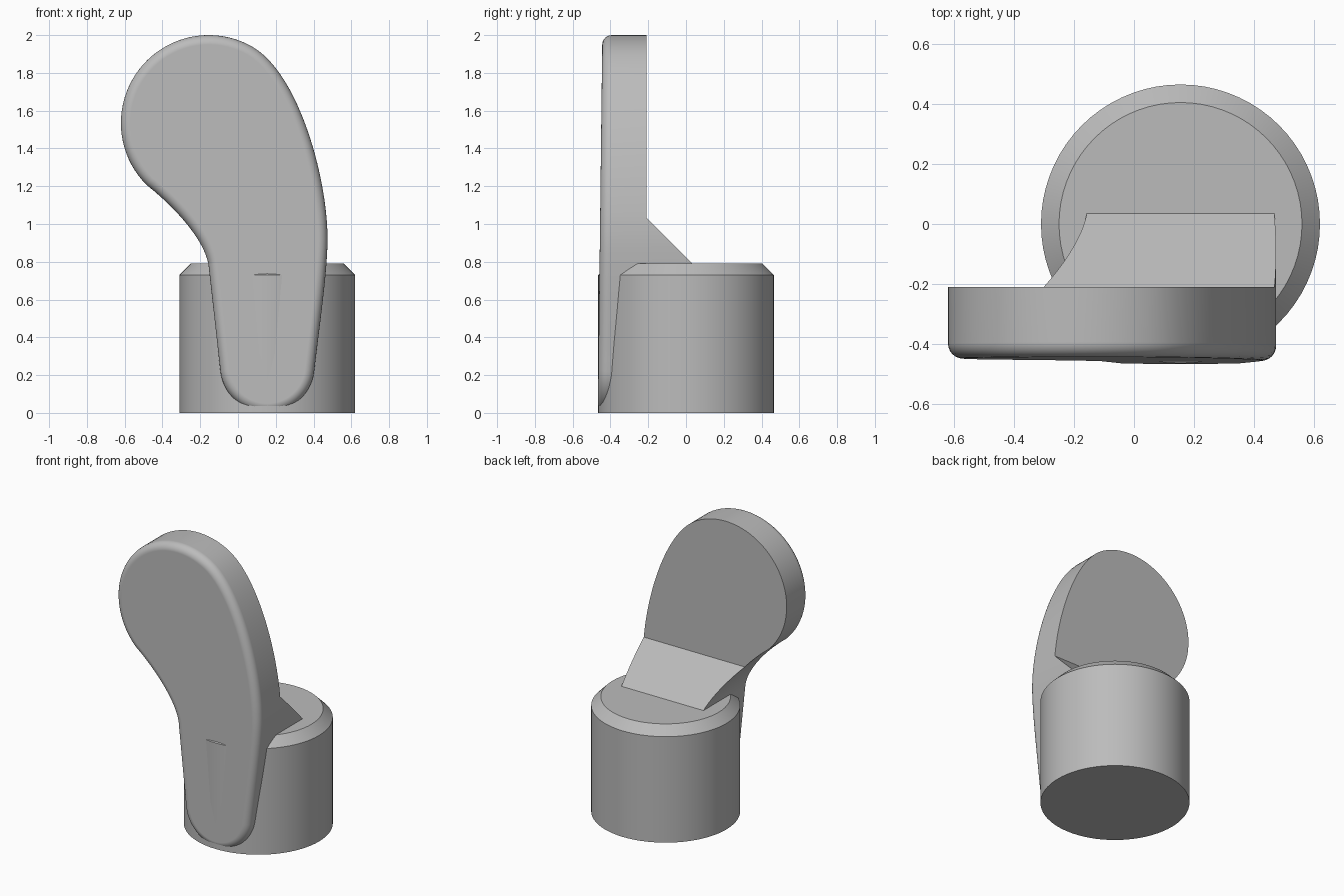
import bpy, bmesh, math
from mathutils import Vector
from mathutils.geometry import interpolate_bezier

cube = bpy.data.objects.get("Cube")
if cube:
    bpy.data.objects.remove(cube, do_unlink=True)

grey = bpy.data.materials.new("plain grey")
grey.use_nodes = True
COLOUR = (0.5, 0.5, 0.5, 1)
grey.diffuse_color = COLOUR
grey.node_tree.nodes["Principled BSDF"].inputs["Base Color"].default_value = COLOUR

RADIUS, CENTRE_X = 0.465, 0.155
BASE_TOP, CHAMFER = 0.79, 0.06
BACK_Y, SLOPE_TOP = -0.21, 1.035
FILLET, STEPS = 0.05, 6


def finish(name, bm):
    bmesh.ops.recalc_face_normals(bm, faces=bm.faces)
    mesh = bpy.data.meshes.new(name)
    bm.to_mesh(mesh)
    bm.free()
    mesh.materials.append(grey)
    obj = bpy.data.objects.new(name, mesh)
    bpy.context.collection.objects.link(obj)
    bpy.ops.object.select_all(action="DESELECT")
    obj.select_set(True)
    bpy.context.view_layer.objects.active = obj
    bpy.ops.object.shade_smooth_by_angle(angle=math.radians(30))
    weighted = obj.modifiers.new("weighted normals", "WEIGHTED_NORMAL")
    weighted.keep_sharp = True
    return obj


def bridge(bm, a, b):
    for i in range(len(a)):
        j = (i + 1) % len(a)
        bm.faces.new((a[i], a[j], b[j], b[i]))


# Round base with a chamfered top rim
bm = bmesh.new()
rings = []
for r, z in ((RADIUS, 0), (RADIUS, BASE_TOP - CHAMFER), (RADIUS - CHAMFER, BASE_TOP)):
    angles = [math.tau * i / 72 for i in range(72)]
    rings.append([bm.verts.new((CENTRE_X + r * math.cos(a), r * math.sin(a), z)) for a in angles])
for a, b in zip(rings, rings[1:]):
    bridge(bm, a, b)
bm.faces.new(rings[0])
bm.faces.new(rings[-1])
finish("round_base", bm)


# Paddle outline, clockwise from the lower left of the round head
def arc(cx, cz, r, start, end, n):
    angles = [math.radians(start + (end - start) * i / n) for i in range(n + 1)]
    return [Vector((cx + r * math.cos(a), cz + r * math.sin(a))) for a in angles]


def bezier(p, h1, h2, q, n):
    return interpolate_bezier(Vector(p), Vector(h1), Vector(h2), Vector(q), n)[1:-1]


head = arc(-CENTRE_X, 1.535, RADIUS, 225, 60, 40)
toe = arc(CENTRE_X, 0.25, 0.25, -7, -173, 28)
hip, waist = Vector((0.474, 0.92)), Vector((-0.156, 0.783))
outline = (head
           + bezier(head[-1], head[-1] + Vector((0.242, -0.14)), (0.474, 1.25), hip, 24) + [hip]
           + bezier(hip, (0.474, 0.75), (0.43, 0.45), toe[0], 14)
           + toe + [waist]
           + bezier(waist, (-0.18, 0.93), (-0.36, 1.11), head[0], 20))

# Add outline points where the back changes plane
loop = []
for p, q in zip(outline, outline[1:] + outline[:1]):
    loop.append(p)
    cuts = [h for h in (BASE_TOP, SLOPE_TOP) if (p.y - h) * (q.y - h) < 0]
    for h in sorted(cuts, reverse=p.y > q.y):
        cut = p.lerp(q, (h - p.y) / (q.y - p.y))
        loop.append(Vector((cut.x, h)))


def inward(i):
    t = loop[(i + 1) % len(loop)] - loop[i - 1]
    return Vector((t.y, -t.x)).normalized()


def front_y(z):
    return -0.467 + 0.012 * z


def back_y(z):
    return BACK_Y + min(max(SLOPE_TOP - z, 0), SLOPE_TOP - BASE_TOP)


# Paddle with a rounded front edge and a sloped brace behind
bm = bmesh.new()
rings = [[bm.verts.new((p.x, back_y(p.y), p.y)) for p in loop]]
for k in range(STEPS + 1):
    a = math.pi / 2 * k / STEPS
    ring = []
    for i, p in enumerate(loop):
        s = p + inward(i) * FILLET * (1 - math.cos(a))
        ring.append(bm.verts.new((s.x, front_y(s.y) + FILLET * (1 - math.sin(a)), s.y)))
    rings.append(ring)
for a, b in zip(rings, rings[1:]):
    bridge(bm, a, b)
bm.faces.new(rings[-1])
eps = 1e-5
for low, high in ((-1, BASE_TOP), (BASE_TOP, SLOPE_TOP), (SLOPE_TOP, 3)):
    bm.faces.new([v for v in rings[0] if low - eps <= v.co.z <= high + eps])
finish("curved_paddle", bm)
